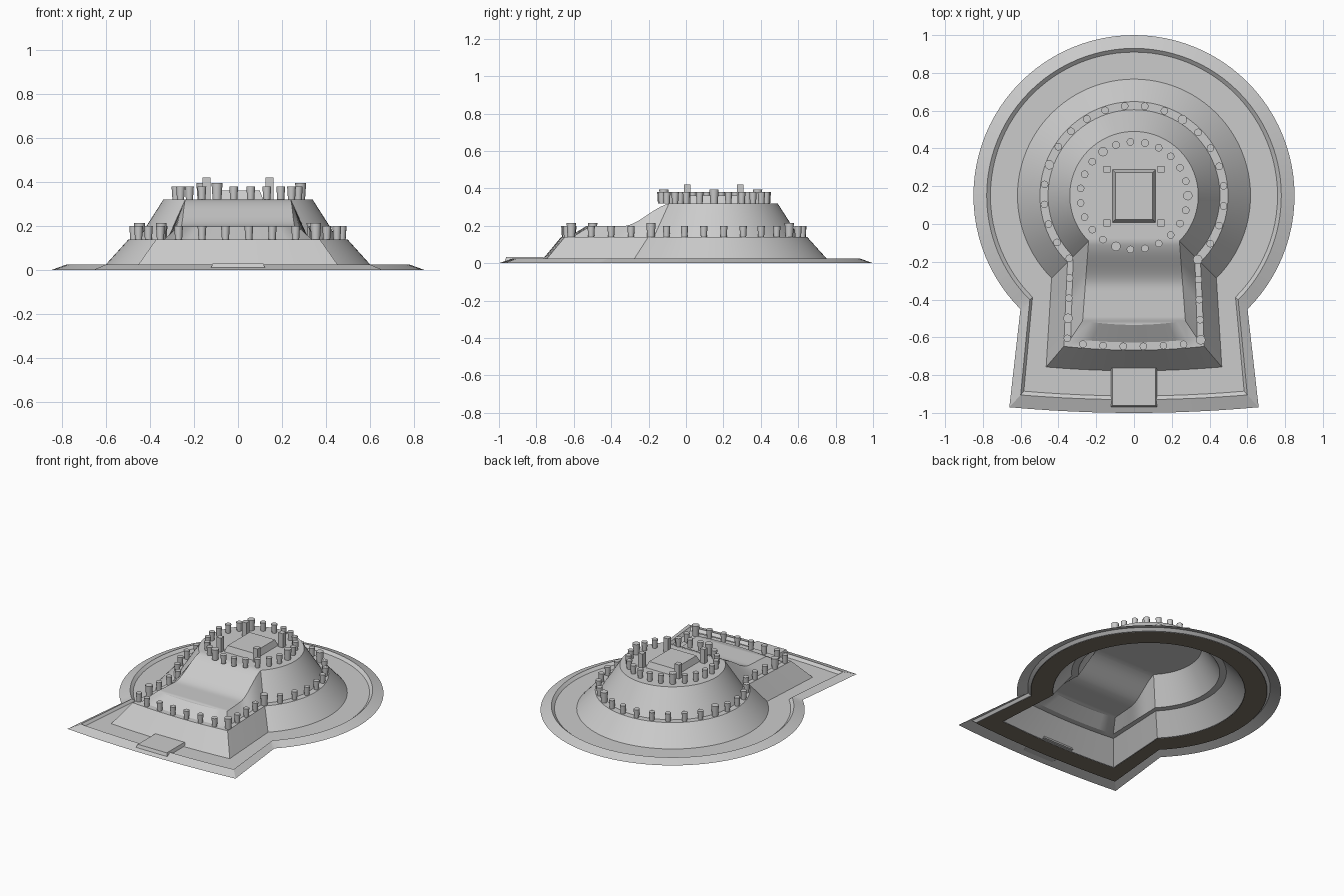
import bpy, bmesh, math
from mathutils import Matrix, Vector

if "Cube" in bpy.data.objects:
    bpy.data.objects.remove(bpy.data.objects["Cube"])

CY = 0.15            # centre of the round mound
ARC, SIDE, FRONT = 72, 20, 12


def material(name, rgb):
    m = bpy.data.materials.new(name)
    m.use_nodes = True
    m.diffuse_color = (*rgb, 1)
    m.node_tree.nodes["Principled BSDF"].inputs["Base Color"].default_value = (*rgb, 1)
    return m


stone = material("grey_stone", (0.6, 0.6, 0.6))
soil = material("dark_soil", (0.2, 0.17, 0.13))


def finish(bm, name, mat, smooth=True, recalc=False):
    if recalc:
        bmesh.ops.recalc_face_normals(bm, faces=bm.faces)
    mesh = bpy.data.meshes.new(name)
    bm.to_mesh(mesh)
    bm.free()
    mesh.materials.append(mat)
    ob = bpy.data.objects.new(name, mesh)
    bpy.context.collection.objects.link(ob)
    if smooth:
        bpy.ops.object.select_all(action="DESELECT")
        ob.select_set(True)
        bpy.context.view_layer.objects.active = ob
        bpy.ops.object.shade_smooth_by_angle(angle=math.radians(30))
    return ob


def keyhole(r, half_width, front_y, bow, height):
    """Closed outline: round arc, left side, bowed front, right side."""
    pts = []
    for i in range(ARC + 1):
        a = math.radians(-45 + 270 * i / ARC)
        pts.append(Vector((r * math.cos(a), CY + r * math.sin(a), 0)))
    right, left = pts[0].copy(), pts[-1].copy()
    corner_l = Vector((-half_width, front_y, 0))
    corner_r = Vector((half_width, front_y, 0))
    pts += [left.lerp(corner_l, i / SIDE) for i in range(1, SIDE + 1)]
    for i in range(1, FRONT + 1):
        t = i / FRONT
        p = corner_l.lerp(corner_r, t)
        p.y -= bow * 4 * t * (1 - t)
        pts.append(p)
    pts += [corner_r.lerp(right, i / SIDE) for i in range(1, SIDE)]
    for p in pts:
        p.z = height(p.y) if callable(height) else height
    return pts


def loft(bm, outlines):
    rings = [[bm.verts.new(p) for p in o] for o in outlines]
    for a, b in zip(rings, rings[1:]):
        for i in range(len(a)):
            j = (i + 1) % len(a)
            bm.faces.new((a[i], a[j], b[j], b[i]))
    return rings


def ridge(y):
    """Low front platform rising in an S curve to the round summit."""
    t = min(1, max(0, (y + 0.34) / 0.27))
    return 0.198 + 0.122 * t * t * (3 - 2 * t)


outer = keyhole(0.85, 0.66, -0.97, 0.03, 0)
bank = keyhole(0.78, 0.60, -0.905, 0.025, 0.025)
moat_out = keyhole(0.76, 0.583, -0.885, 0.025, 0.008)
moat_in = keyhole(0.617, 0.465, -0.757, 0.02, 0.008)
terrace_out = keyhole(0.498, 0.372, -0.648, 0.02, 0.14)
terrace_in = keyhole(0.455, 0.335, -0.607, 0.02, 0.14)
summit = keyhole(0.34, 0.272, -0.512, 0.022, ridge)
for p in summit[:ARC + 1]:
    p.z = 0.32

# Surrounding bank and moat floor
bm = bmesh.new()
loft(bm, [outer, bank, moat_out, moat_in])
finish(bm, "bank_and_moat", stone)

# Dark underside of the moat
bm = bmesh.new()
down = Vector((0, 0, 0.005))
loft(bm, [[p - down for p in moat_in], [p - down for p in moat_out]])
finish(bm, "moat_underside", soil, False)

# Two-tier mound with a saddle joining the front platform
bm = bmesh.new()
top = loft(bm, [moat_in, terrace_out, terrace_in, summit])[-1]
bm.faces.new(top[:ARC + 1])
count = len(top)
for i in range(SIDE):
    l0, l1 = top[ARC + i], top[ARC + i + 1]
    r0, r1 = top[-i % count], top[-(i + 1) % count]
    bm.faces.new((l0, l1, r1, r0))
bm.faces.new(top[ARC + SIDE:ARC + SIDE + FRONT + 1])
finish(bm, "keyhole_mound", stone)


# Clay cylinders, every eighth one larger
def cylinders(name, points, z):
    bm = bmesh.new()
    for i, (x, y) in enumerate(points):
        s, h = (1.25, 0.075) if i % 8 == 0 else (1, 0.06)
        bmesh.ops.create_cone(bm, cap_ends=True, segments=12,
                              radius1=0.016 * s, radius2=0.02 * s, depth=h,
                              matrix=Matrix.Translation((x, y, z + h / 2)))
    finish(bm, name, stone)


def walk(path, n):
    """Evenly spaced points along a closed outline."""
    pairs = list(zip(path, path[1:] + path[:1]))
    step = sum((b - a).length for a, b in pairs) / n
    out, travelled = [], 0
    for a, b in pairs:
        d = (b - a).length
        while len(out) < n and len(out) * step <= travelled + d:
            out.append(a.lerp(b, (len(out) * step - travelled) / d).xy)
        travelled += d
    return out


cylinders("terrace_cylinders", walk(keyhole(0.477, 0.354, -0.628, 0.02, 0), 36), 0.14)
turn = 2 * math.pi / 23
cylinders("summit_cylinders", [(0.285 * math.cos(i * turn), CY + 0.285 * math.sin(i * turn))
                               for i in range(23)], 0.32)


# Blocks with a slightly smaller top
def block(name, x, y, hx, hy, z0, z1, inset=0):
    bm = bmesh.new()
    bmesh.ops.create_cube(bm, size=2)
    for v in bm.verts:
        k = inset if v.co.z > 0 else 0
        v.co = (x + v.co.x * (hx - k), y + v.co.y * (hy - k), z1 if v.co.z > 0 else z0)
    return finish(bm, name, stone, False)


block("entrance_slab", 0, -0.862, 0.122, 0.107, 0.012, 0.033, 0.008)
block("summit_platform", 0, 0.148, 0.115, 0.14, 0.32, 0.362, 0.016)
for sx, xn in ((1, "left"), (-1, "right")):
    for sy, yn in ((1, "back"), (-1, "front")):
        block(f"{yn}_{xn}_post", sx * 0.143, 0.148 + sy * 0.142, 0.018, 0.018, 0.32, 0.42)
